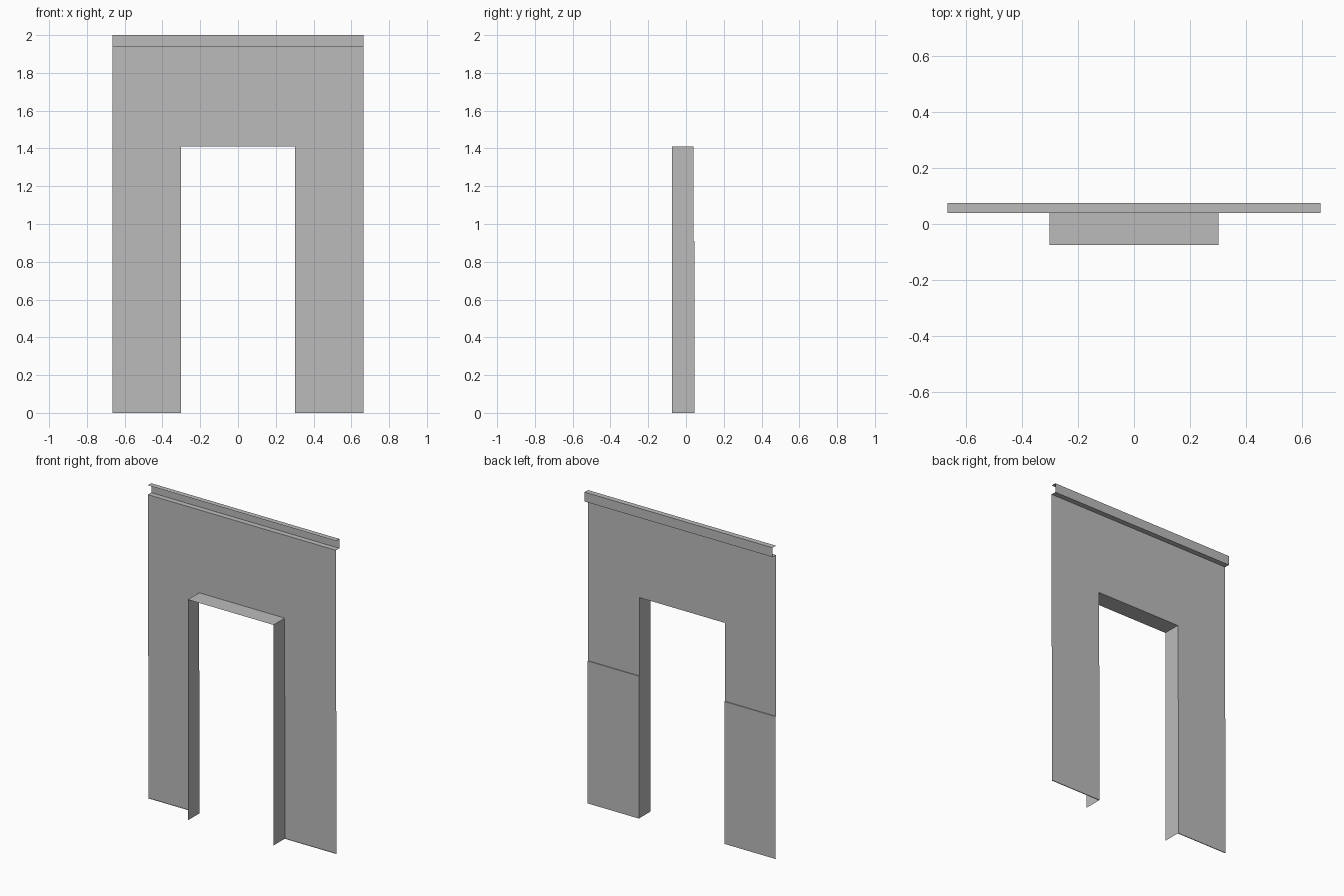
import bpy
import bmesh

cube = bpy.data.objects.get("Cube")
if cube:
    bpy.data.objects.remove(cube, do_unlink=True)

# Main dimensions
HALF_W, DOOR_W = 0.665, 0.302
TOP, CORNICE_Z, DOOR_Z, RAIL_Z = 2.0, 1.94, 1.41, 0.91
FRONT, WALL, PANEL, BACK = -0.074, 0.04, 0.045, 0.074

grey = bpy.data.materials.new("plain grey")
grey.use_nodes = True
colour = (0.5, 0.5, 0.5, 1)
grey.diffuse_color = colour
grey.node_tree.nodes["Principled BSDF"].inputs["Base Color"].default_value = colour


def make_object(name, polygons):
    """Build a thin sheet from polygons, sharing coincident corners."""
    bm = bmesh.new()
    for points in polygons:
        bm.faces.new([bm.verts.new(p) for p in points])
    bmesh.ops.remove_doubles(bm, verts=bm.verts[:], dist=0.0001)
    mesh = bpy.data.meshes.new(name)
    bm.to_mesh(mesh)
    bm.free()
    mesh.materials.append(grey)
    obj = bpy.data.objects.new(name, mesh)
    bpy.context.collection.objects.link(obj)


def sweep(profile, x0, x1):
    """Run a (y, z) profile along x, facing the room side."""
    return [[(x1, *a), (x0, *a), (x0, *b), (x1, *b)]
            for a, b in zip(profile, profile[1:])]


# Upper wall: two side strips and the header over the doorway
upper = [(WALL, RAIL_Z), (WALL, DOOR_Z), (WALL, CORNICE_Z)]
make_object("upper_wall", sweep(upper, -HALF_W, -DOOR_W)
            + sweep(upper[1:], -DOOR_W, DOOR_W)
            + sweep(upper, DOOR_W, HALF_W))

# Channel-shaped cornice
make_object("cornice", sweep([(WALL, CORNICE_Z), (BACK, CORNICE_Z),
                              (BACK, TOP), (WALL, TOP)], -HALF_W, HALF_W))

# Slightly raised lower panels with returns at top and bottom
lower = [(WALL, 0), (PANEL, 0), (PANEL, RAIL_Z), (WALL, RAIL_Z)]
make_object("right_lower_panel", sweep(lower, -HALF_W, -DOOR_W))
make_object("left_lower_panel", sweep(lower, DOOR_W, HALF_W))

# Doorway sides, stepped to meet the lower panels
jamb = [(FRONT, 0), (PANEL, 0), (PANEL, RAIL_Z),
        (WALL, RAIL_Z), (WALL, DOOR_Z), (FRONT, DOOR_Z)]
make_object("right_door_jamb", [[(-DOOR_W, *p) for p in jamb]])
make_object("left_door_jamb", [[(DOOR_W, *p) for p in reversed(jamb)]])

# Doorway soffit
make_object("door_soffit", sweep([(FRONT, DOOR_Z), (WALL, DOOR_Z)],
                                 -DOOR_W, DOOR_W))
